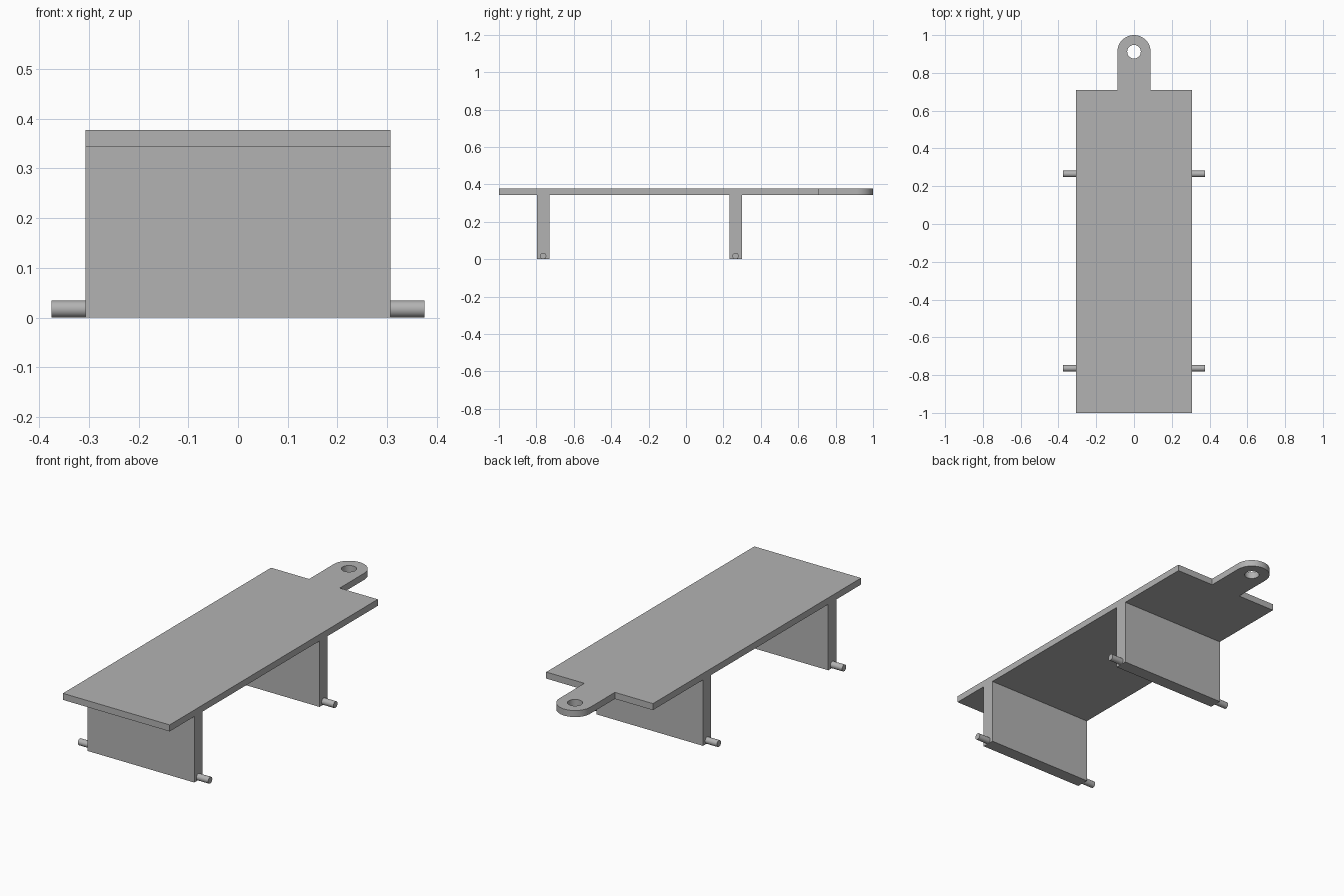
import bpy
import bmesh
from math import pi, sin, cos, radians
from mathutils import Matrix

cube = bpy.data.objects.get("Cube")
if cube:
    bpy.data.objects.remove(cube, do_unlink=True)

HALF_W = 0.307
PLATE_BOTTOM, PLATE_TOP = 0.343, 0.377
SHOULDER_Y = 0.71
TAB_R, TAB_Y, HOLE_R = 0.088, 0.912, 0.036
PIN_R, PIN_END = 0.017, 0.375

grey = bpy.data.materials.new("plain_grey")
grey.use_nodes = True
colour = (0.45, 0.45, 0.45, 1)
grey.diffuse_color = colour
grey.node_tree.nodes["Principled BSDF"].inputs["Base Color"].default_value = colour


def finish(name, bm):
    bmesh.ops.recalc_face_normals(bm, faces=bm.faces[:])
    mesh = bpy.data.meshes.new(name)
    bm.to_mesh(mesh)
    bm.free()
    mesh.materials.append(grey)
    obj = bpy.data.objects.new(name, mesh)
    bpy.context.collection.objects.link(obj)
    bpy.ops.object.select_all(action="DESELECT")
    obj.select_set(True)
    bpy.context.view_layer.objects.active = obj
    bpy.ops.object.shade_smooth_by_angle(angle=radians(30))
    return obj


def loop_edges(bm, points):
    verts = [bm.verts.new((x, y, PLATE_BOTTOM)) for x, y in points]
    return [bm.edges.new((v, verts[i - 1])) for i, v in enumerate(verts)]


def arc(radius, start, sweep, steps):
    angles = [start + sweep * i / steps for i in range(steps + 1)]
    return [(radius * cos(a), TAB_Y + radius * sin(a)) for a in angles]


# Flat deck with a rounded, drilled hitch tab at the back
bm = bmesh.new()
outline = [(-TAB_R, SHOULDER_Y), (-HALF_W, SHOULDER_Y), (-HALF_W, -1),
           (HALF_W, -1), (HALF_W, SHOULDER_Y), (TAB_R, SHOULDER_Y)]
edges = loop_edges(bm, outline + arc(TAB_R, 0, pi, 32))
edges += loop_edges(bm, arc(HOLE_R, 0, 2 * pi, 32)[:-1])
bmesh.ops.triangle_fill(bm, edges=edges, use_beauty=True)
bmesh.ops.dissolve_limit(bm, angle_limit=0.01, verts=bm.verts[:], edges=bm.edges[:])
top = bmesh.ops.extrude_face_region(bm, geom=bm.faces[:])["geom"]
bmesh.ops.translate(bm, vec=(0, 0, PLATE_TOP - PLATE_BOTTOM),
                    verts=[g for g in top if isinstance(g, bmesh.types.BMVert)])
finish("deck", bm)

# Two full-width upright walls, each with a pin at both lower ends
for side, y in (("front", -0.764), ("back", 0.265)):
    bm = bmesh.new()
    place = Matrix.Translation((0, y, PLATE_BOTTOM / 2))
    size = Matrix.Diagonal((2 * HALF_W, 0.067, PLATE_BOTTOM, 1))
    bmesh.ops.create_cube(bm, size=1, matrix=place @ size)
    finish(side + "_wall", bm)

    for hand, sign in (("left", 1), ("right", -1)):
        bm = bmesh.new()
        place = Matrix.Translation((sign * (HALF_W + PIN_END) / 2, y, PIN_R))
        bmesh.ops.create_cone(bm, cap_ends=True, segments=32, radius1=PIN_R,
                              radius2=PIN_R, depth=PIN_END - HALF_W,
                              matrix=place @ Matrix.Rotation(pi / 2, 4, "Y"))
        finish(f"{side}_{hand}_pin", bm)
